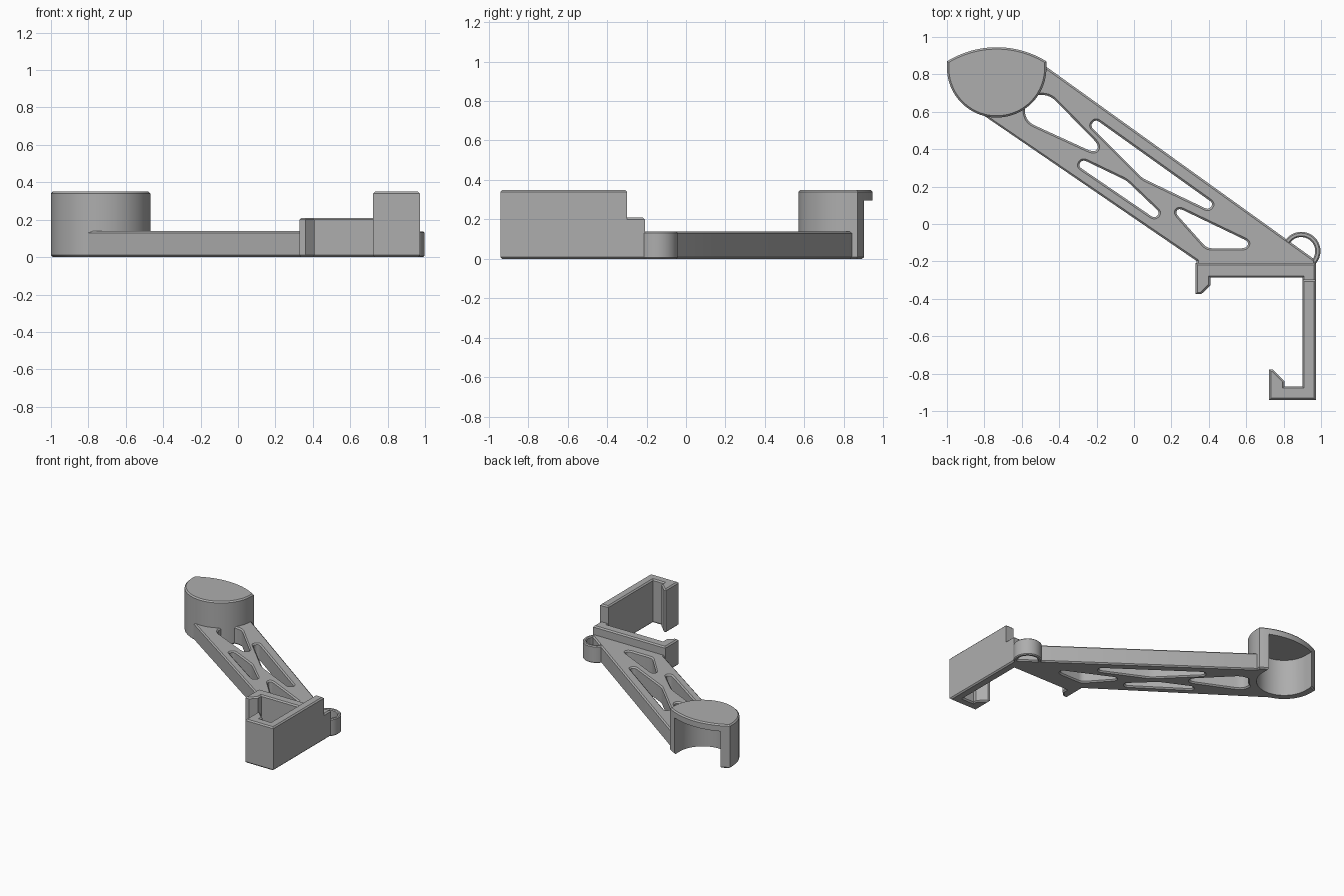
import bpy, bmesh, math

if "Cube" in bpy.data.objects:
    bpy.data.objects.remove(bpy.data.objects["Cube"])

grey = bpy.data.materials.new("plain grey")
grey.diffuse_color = (0.42, 0.42, 0.42, 1)
grey.use_nodes = True
grey.node_tree.nodes["Principled BSDF"].inputs["Base Color"].default_value = grey.diffuse_color


def arc(cx, cy, r, a0, a1, n):
    """Points on an arc, angles in degrees, both ends included."""
    return [(cx + r * math.cos(math.radians(a0 + (a1 - a0) * i / n)),
             cy + r * math.sin(math.radians(a0 + (a1 - a0) * i / n))) for i in range(n + 1)]


def rounded(pts, r, n=5):
    """Replace each polygon corner by a small curve."""
    out = []
    for i, (x, y) in enumerate(pts):
        ends = []
        for ox, oy in (pts[i - 1], pts[(i + 1) % len(pts)]):
            d = math.hypot(ox - x, oy - y)
            k = min(r, d * 0.45) / d
            ends.append((x + (ox - x) * k, y + (oy - y) * k))
        (ax, ay), (bx, by) = ends
        for j in range(n + 1):
            t = j / n
            out.append(tuple((1 - t) ** 2 * a + 2 * t * (1 - t) * m + t * t * b
                             for a, m, b in ((ax, x, bx), (ay, y, by))))
    return out


def prism(name, loops, z0, z1, chamfer=0.01):
    """Upright prism with chamfered rims; first loop is the outline, the rest are holes."""
    cu = bpy.data.curves.new(name, 'CURVE')
    cu.dimensions = '2D'
    cu.fill_mode = 'BOTH'
    cu.extrude = (z1 - z0) / 2 - chamfer
    cu.bevel_depth = chamfer
    cu.bevel_resolution = 0
    cu.offset = -chamfer
    for loop in loops:
        sp = cu.splines.new('POLY')
        sp.points.add(len(loop) - 1)
        for p, (x, y) in zip(sp.points, loop):
            p.co = (x, y, 0, 1)
        sp.use_cyclic_u = True
    tmp = bpy.data.objects.new(name + "_curve", cu)
    bpy.context.collection.objects.link(tmp)
    dg = bpy.context.evaluated_depsgraph_get()
    me = bpy.data.meshes.new_from_object(tmp.evaluated_get(dg))
    bpy.data.objects.remove(tmp)
    bm = bmesh.new()
    bm.from_mesh(me)
    bmesh.ops.remove_doubles(bm, verts=bm.verts, dist=0.0002)
    bmesh.ops.translate(bm, verts=bm.verts, vec=(0, 0, (z0 + z1) / 2))
    bmesh.ops.recalc_face_normals(bm, faces=bm.faces)
    bm.to_mesh(me)
    bm.free()
    me.materials.clear()
    me.materials.append(grey)
    ob = bpy.data.objects.new(name, me)
    bpy.context.collection.objects.link(ob)
    return ob


def activate(ob):
    bpy.ops.object.select_all(action='DESELECT')
    ob.select_set(True)
    bpy.context.view_layer.objects.active = ob


# cup: half round body with a shallow arched back, hollowed from below and behind
CX, CY, R = -0.734, 0.835, 0.266
half = math.degrees(math.asin(R / 0.506))
cup = prism("cup", [arc(CX, CY, R, 180, 360, 48)
                    + arc(CX, 0.439, 0.506, 90 - half, 90 + half, 24)], 0, 0.35)
slot = prism("cup_cutter", [arc(CX, CY, 0.203, 180, 360, 40)
                            + [(CX + 0.203, 1.2), (CX - 0.203, 1.2)]], -0.1, 0.295, 0)
slot.hide_render = True
activate(cup)
mod = cup.modifiers.new("hollow", 'BOOLEAN')
mod.operation = 'DIFFERENCE'
mod.solver = 'EXACT'
mod.object = slot
bpy.ops.object.modifier_apply(modifier=mod.name)
bpy.data.objects.remove(slot)

# lattice arm: outline tucked into the cup wall, with four rounded openings
outline = arc(CX, CY, 0.235, 244, 362, 30) + [
    (-0.468, 0.84), (0.97, -0.193), (0.97, -0.24), (0.335, -0.24), (0.335, -0.198), (-0.85, 0.612)]
holes = [
    rounded([(-0.545, 0.69), (-0.45, 0.69), (-0.185, 0.42), (-0.21, 0.38), (-0.57, 0.545), (-0.59, 0.62)], 0.045),
    rounded([(-0.235, 0.525), (-0.205, 0.56), (0.425, 0.11), (0.40, 0.075), (0.045, 0.245)], 0.025),
    rounded([(-0.30, 0.31), (-0.275, 0.345), (-0.04, 0.232), (0.14, 0.06), (0.11, 0.03)], 0.025),
    rounded([(0.22, 0.06), (0.24, 0.085), (0.615, -0.095), (0.60, -0.13), (0.39, -0.13)], 0.028),
]
prism("lattice_arm", [outline] + holes, 0, 0.14)

# small loop beside the arm
prism("side_loop", [arc(0.894, -0.145, 0.103, 0, 351, 39),
                    arc(0.894, -0.145, 0.075, 0, 351, 39)], 0, 0.138, 0.007)

# base bar with a short catch at its left end
prism("base_bar", [[(0.33, -0.208), (0.33, -0.375), (0.36, -0.375), (0.408, -0.328),
                    (0.408, -0.287), (0.9, -0.287), (0.9, -0.34), (0.972, -0.34),
                    (0.972, -0.208)]], 0, 0.21)

# tall clip with a hooked end
prism("clip_hook", [[(0.9, -0.298), (0.9, -0.868), (0.805, -0.868), (0.805, -0.84),
                     (0.742, -0.778), (0.723, -0.778), (0.723, -0.94), (0.972, -0.94),
                     (0.972, -0.298)]], 0, 0.35)

# smooth curved walls, keep edges crisp
for ob in list(bpy.context.scene.objects):
    activate(ob)
    bpy.ops.object.shade_smooth_by_angle(angle=math.radians(30))
